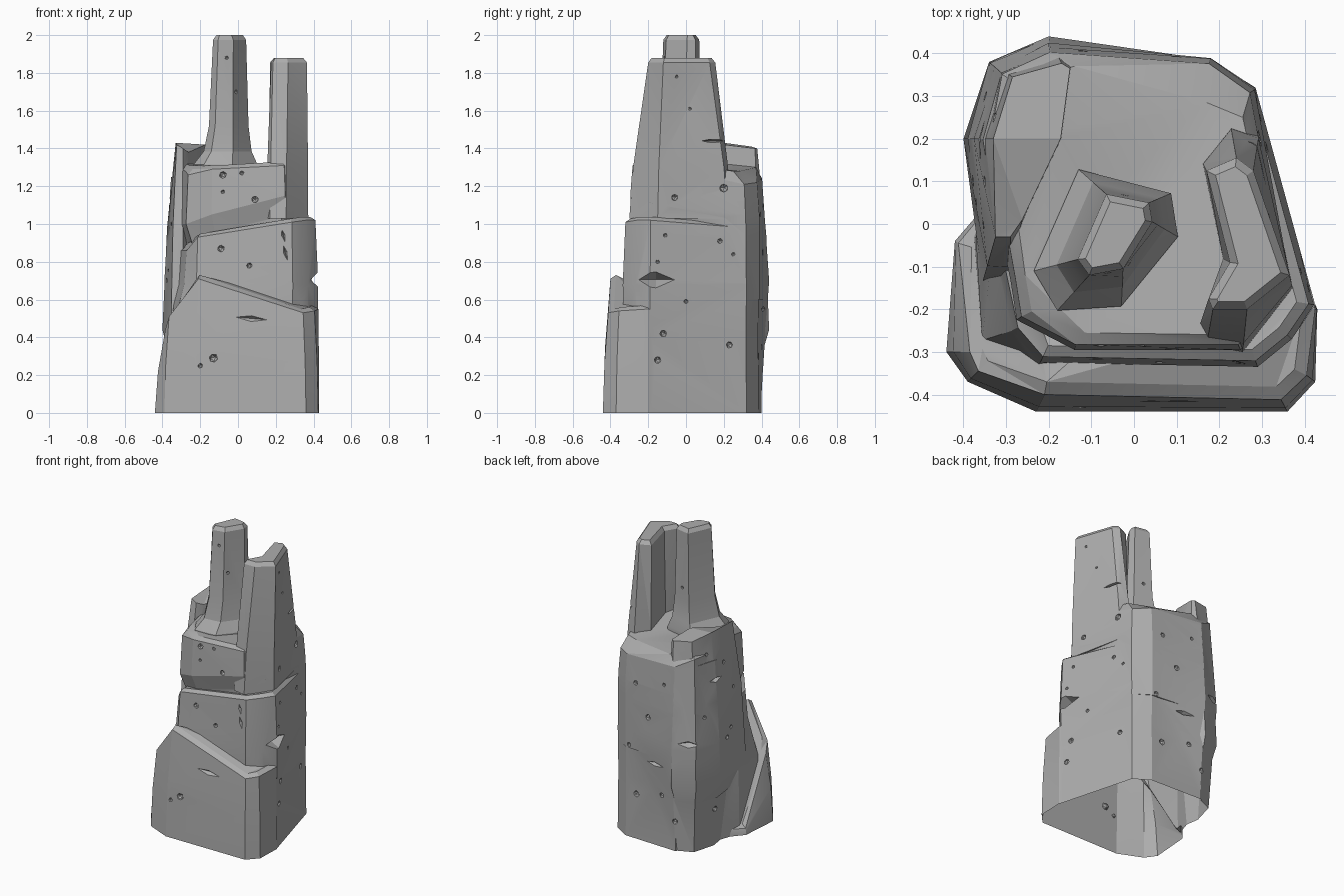
import bpy, bmesh, random
from math import radians
from mathutils import Vector, Matrix

random.seed(4)
cube = bpy.data.objects.get("Cube")
if cube:
    bpy.data.objects.remove(cube, do_unlink=True)

stone = bpy.data.materials.new("grey stone")
stone.use_nodes = True
colour = (0.42, 0.42, 0.42, 1)
stone.diffuse_color = colour
bsdf = stone.node_tree.nodes["Principled BSDF"]
bsdf.inputs["Base Color"].default_value = colour
bsdf.inputs["Roughness"].default_value = 0.9

rock = bmesh.new()


def inset_outline(points, amount):
    """Move a counter-clockwise outline inwards, mitred at each corner."""
    pts = [Vector(p) for p in points]
    result = []
    for i, p in enumerate(pts):
        a = (p - pts[i - 1]).normalized()
        b = (pts[(i + 1) % len(pts)] - p).normalized()
        na, nb = Vector((-a.y, a.x)), Vector((-b.y, b.x))
        result.append(p + (na + nb) * amount / max(0.4, 1 + na.dot(nb)))
    return result


def blend(low, high, t):
    return [Vector(a).lerp(Vector(b), t) for a, b in zip(low, high)]


def raised(heights, amount):
    return [z + amount for z in heights]


def loft(*levels):
    """Add a closed stack of rings; level = (outline, height or heights, inset)."""
    n = len(levels[0][0])
    rings, faces = [], []
    for outline, heights, inset in levels:
        if not isinstance(heights, list):
            heights = [heights] * n
        rings.append([rock.verts.new((p.x, p.y, z))
                      for p, z in zip(inset_outline(outline, inset), heights)])
    for low, high in zip(rings, rings[1:]):
        for i in range(n):
            j = (i + 1) % n
            faces.append(rock.faces.new((low[i], low[j], high[j], high[i])))
    caps = [rock.faces.new(rings[0][::-1]), rock.faces.new(rings[-1])]
    bmesh.ops.triangulate(rock, faces=caps + faces)


# Broad skirt wrapping the front, with a slanted peaked ledge
skirt = [(-.42, -.04), (-.44, -.30), (-.39, -.37), (-.23, -.44), (.36, -.44),
         (.425, -.37), (.43, -.2), (.3, .1), (-.3, .1)]
brim = [(-.412, -.045), (-.385, -.3), (-.365, -.345), (-.21, -.4), (.345, -.412),
        (.405, -.355), (.425, -.2), (.3, .09), (-.3, .09)]
edge = [.04, .44, .51, .71, .53, .54, .55, .5, .05]
loft((skirt, 0, 0), (blend(skirt, brim, .3), [z * .5 for z in edge], 0),
     (brim, edge, 0), (brim, raised(edge, .02), .03))

# Middle block with a spreading left foot, its ledge rising to the right
middle = [(-.33, -.04), (-.285, -.25), (-.22, -.325), (.29, -.335), (.37, -.27),
          (.425, -.19), (.285, .32), (.18, .385), (-.2, .4), (-.3, .2)]
foot = [(-.375, -.03), (-.36, -.275), (-.25, -.355)] + middle[3:]
edge = [.86, .86, .93, 1.01, 1.02, 1.02, .98, .98, .95, .9]
loft((foot, 0, 0), (foot, .4, .004), (middle, .68, 0), (middle, edge, .014),
     (middle, raised(edge, .018), .04))

# Upper block, undercut at the front only, dropping at the back
upper = [(-.29, -.13), (-.275, -.225), (-.14, -.295), (.25, -.295), (.37, -.15),
         (.283, .315), (.18, .388), (-.2, .415), (-.32, .36), (-.35, .2)]
groove = [(-.25, -.12), (-.24, -.2), (-.12, -.26), (.23, -.262), (.345, -.14),
          (.285, .318), (.18, .389), (-.2, .425), (-.33, .36), (-.36, .2)]
plateau = [(-.255, -.12), (-.24, -.205), (-.115, -.255), (.23, -.26), (.34, -.14),
           (.255, .25), (.17, .285), (-.14, .37), (-.28, .33), (-.3, .2)]
lip = [1, 1, 1.05, 1.15, 1.1, 1.05, 1.05, 1.05, 1.05, 1.05]
rim = [1.28, 1.26, 1.29, 1.31, 1.31, 1.21, 1.22, 1.24, 1.3, 1.3]
top = [1.31, 1.29, 1.31, 1.33, 1.33, 1.28, 1.28, 1.3, 1.33, 1.33]
loft((groove, .6, 0), (groove, raised(lip, -.11), 0), (upper, lip, 0),
     (upper, rim, .012), (plateau, top, 0))

# Back bulge that runs down to the ground
back = [(.27, 0), (.285, .31), (.18, .385), (-.2, .44), (-.34, .38), (-.39, .2),
        (-.36, 0), (0, -.1)]
loft((back, 0, .045), (back, .35, .024), (back, .7, 0),
     (back, [1, 1.19, 1.2, 1.22, 1.25, 1.25, 1.2, 1.1], .035))

# Raised wall on the back left, nearly flat on top
wall = [(-.355, -.135), (-.29, -.14), (-.25, -.01), (-.165, .2), (-.14, .39),
        (-.2, .44), (-.34, .38), (-.4, .2)]
crest = [(-.325, -.03), (-.29, -.03), (-.262, .01), (-.172, .2), (-.15, .365),
         (-.17, .377), (-.285, .345), (-.33, .2)]
loft((wall, .33, .028), (wall, .44, 0), (blend(wall, crest, .35), .98, 0),
     (crest, [1.42, 1.4, 1.38, 1.42, 1.4, 1.4, 1.41, 1.43], 0))

# Tall bent slab on the right
slab = [(.15, -.25), (.17, -.285), (.255, -.3), (.372, -.15), (.295, .22),
        (.225, .24), (.16, .145), (.205, -.08)]
tip = [(.175, -.175), (.185, -.2), (.265, -.2), (.365, -.12), (.28, .125),
       (.24, .155), (.17, .125), (.225, -.09)]
loft((slab, 1.03, 0), (blend(slab, tip, .2), 1.3, 0), (tip, 1.855, 0), (tip, 1.88, .018))

# Slim spire with a flared foot
spire = [(-.235, -.11), (-.18, -.203), (-.03, -.193), (.103, -.03), (.087, .072), (-.13, .128)]
peak = [(-.132, -.083), (-.105, -.12), (-.025, -.105), (.043, .005), (.035, .05), (-.065, .07)]
loft((spire, 1.22, 0), (spire, 1.315, 0), (blend(spire, peak, .52), 1.385, 0),
     (blend(spire, peak, .79), 1.52, 0), (peak, 1.975, 0), (peak, 2, .016))

bmesh.ops.recalc_face_normals(rock, faces=rock.faces)


def add_object(name, bm):
    mesh = bpy.data.meshes.new(name)
    bm.to_mesh(mesh)
    bm.free()
    mesh.materials.append(stone)
    obj = bpy.data.objects.new(name, mesh)
    bpy.context.collection.objects.link(obj)
    return obj


pillar = add_object("rock_pillar", rock)

# Cutters: wedge cracks and chipped pits
cut = bmesh.new()


def crack(centre, size, turn=0, tilt=0):
    m = (Matrix.Translation(centre) @ Matrix.Rotation(radians(turn), 4, 'Z')
         @ Matrix.Rotation(radians(tilt), 4, 'Y') @ Matrix.Diagonal((*size, 1)))
    v = [cut.verts.new(m @ Vector(c)) for c in
         ((1, 0, 0), (0, 1, 0), (-1, 0, 0), (0, -1, 0), (0, 0, 1), (0, 0, -1))]
    for i in range(4):
        cut.faces.new((v[i], v[(i + 1) % 4], v[4]))
        cut.faces.new((v[(i + 1) % 4], v[i], v[5]))


crack((.43, -.16, .705), (.1, .17, .05))
crack((.07, -.435, .5), (.16, .04, .03), 0, 5)
crack((.32, .2, 1.44), (.06, .18, .014), -15)
crack((-.38, .2, 1.12), (.06, .1, .022))
crack((-.3, .41, .74), (.1, .05, .03), 25)
crack((-.05, .43, .55), (.12, .05, .025), -5)
for z, x in ((.94, .24), (.85, .25)):
    crack((x, -.33, z), (.012, .03, .045), 0, -15)

bpy.context.view_layer.update()
depsgraph = bpy.context.evaluated_depsgraph_get()


def pit(side, across, z, radius):
    """Chip the surface seen from one side at the given place."""
    start = {"front": (across, -2, z), "back": (across, 2, z),
             "right": (2, across, z), "left": (-2, across, z)}[side]
    aim = Vector((-start[0], 0, 0)) if side in ("right", "left") else Vector((0, -start[1], 0))
    hit, place, *_ = bpy.context.scene.ray_cast(depsgraph, start, aim.normalized())
    if hit:
        m = Matrix.Translation(place) @ Matrix.Rotation(random.uniform(0, 3), 4, aim + Vector((.3, .5, .7)))
        bmesh.ops.create_icosphere(cut, subdivisions=1, radius=radius, matrix=m)


pits = {
    "front": [(-.13, .29, .024), (-.2, .25, .014), (-.09, .87, .02), (.06, .78, .016),
              (-.08, 1.26, .02), (.02, 1.27, .013), (.09, 1.13, .02), (-.06, 1.88, .011),
              (-.01, 1.7, .013), (-.08, 1.17, .011)],
    "right": [(-.12, .42, .02), (-.15, .28, .02), (.23, .36, .019), (0, .59, .013),
              (-.11, .94, .012), (.18, .91, .015), (-.06, 1.14, .019), (.2, 1.19, .024),
              (.02, 1.61, .01), (-.05, 1.78, .01), (-.15, .8, .012), (.25, .84, .011)],
    "back": [(.1, .3, .022), (-.1, .35, .018), (.15, .62, .016), (0, .85, .02),
             (.1, 1.05, .017), (-.12, 1.1, .013), (-.2, .2, .02), (-.02, 1.6, .012)],
    "left": [(.1, 1.2, .015), (.05, .75, .014), (.1, .7, .018), (.25, 1.3, .013),
             (.2, .25, .022), (.3, .9, .015), (0, 1, .013)],
}
for side, places in pits.items():
    for place in places:
        pit(side, *place)

bmesh.ops.recalc_face_normals(cut, faces=cut.faces)
cutter = add_object("chip_cutter", cut)
cutter.hide_render = True

# Fuse the blocks into one skin while carving, then drop the cutter
mod = pillar.modifiers.new("chips", 'BOOLEAN')
mod.operation = 'DIFFERENCE'
mod.solver = 'EXACT'
mod.use_self = True
mod.object = cutter
carved = bpy.data.meshes.new_from_object(pillar.evaluated_get(bpy.context.evaluated_depsgraph_get()))
pillar.modifiers.clear()
pillar.data = carved
bpy.data.objects.remove(cutter, do_unlink=True)

# Leave the underside open as a hollow shell
shell = bmesh.new()
shell.from_mesh(carved)
floor = [f for f in shell.faces if all(v.co.z < .001 for v in f.verts)]
bmesh.ops.delete(shell, geom=floor, context='FACES')
shell.to_mesh(carved)
shell.free()

bpy.ops.object.select_all(action='DESELECT')
pillar.select_set(True)
bpy.context.view_layer.objects.active = pillar
bpy.ops.object.shade_smooth_by_angle(angle=radians(20))
